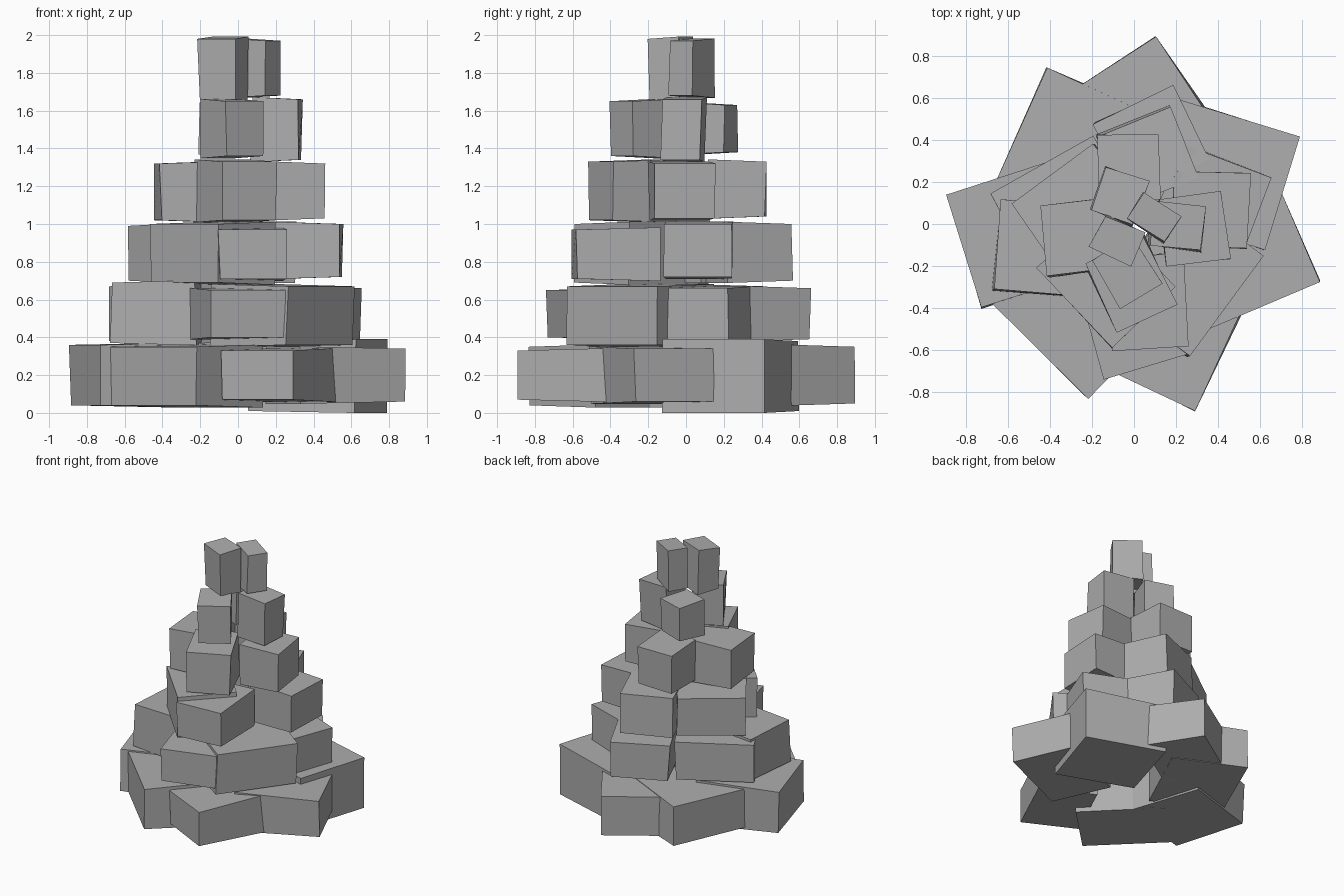
import bpy
import bmesh
import random
from mathutils import Vector

random.seed(4)
old_cube = bpy.data.objects.get("Cube")
if old_cube:
    bpy.data.objects.remove(old_cube, do_unlink=True)

# Stone material
stone = bpy.data.materials.new("grey_stone")
stone.use_nodes = True
stone.diffuse_color = (0.42, 0.42, 0.42, 1)
stone.node_tree.nodes["Principled BSDF"].inputs["Base Color"].default_value = stone.diffuse_color


def wobble():
    return random.uniform(-0.008, 0.008)


def add_block(name, start, end, depth, bottom, top, flare=0.012):
    """Rough block: outer edge runs from start to end, body extends inward."""
    start, end = Vector(start), Vector(end)
    along = (end - start).normalized()
    inward = Vector((-along.y, along.x)) * depth
    footprint = [start, end, end + inward, start + inward]
    mesh = bpy.data.meshes.new(name)
    bm = bmesh.new()
    rings = []
    for height, side in ((bottom, -1), (top, 1)):
        ring = []
        for index, corner in enumerate(footprint):
            lift = side * flare if index > 1 else 0
            ring.append(bm.verts.new((corner.x + wobble(), corner.y + wobble(), height + lift)))
        rings.append(ring)
    lower, upper = rings
    bm.faces.new(lower[::-1])
    bm.faces.new(upper)
    for index in range(len(lower)):
        following = (index + 1) % len(lower)
        bm.faces.new((lower[index], lower[following], upper[following], upper[index]))
    bmesh.ops.recalc_face_normals(bm, faces=bm.faces)
    bm.to_mesh(mesh)
    bm.free()
    mesh.materials.append(stone)
    block = bpy.data.objects.new(name, mesh)
    bpy.context.collection.objects.link(block)
    return block


def add_course(name, blocks):
    """One ring of blocks: (start, end, depth, bottom, top)."""
    for index, block in enumerate(blocks, start=1):
        add_block(f"{name}_block_{index}", *block)


# Widest course on the ground
add_block("base_large_block", (.62, -.12), (.79, .42), .6, 0, .39, flare=-.01)
add_course("base", [
    ((.88, -.27), (.70, .15), .6, .06, .34),
    ((-.09, -.71), (.29, -.89), .52, .07, .33),
    ((-.68, -.37), (-.22, -.83), .5, .04, .35),
    ((-.89, .14), (-.72, -.4), .6, .04, .36),
    ((-.41, .75), (-.67, .18), .55, .05, .35),
    ((.11, .9), (-.35, .6), .45, .05, .35),
])

# Second course
add_course("second", [
    ((-.14, -.74), (.26, -.62), .45, .4, .65),
    ((.26, -.63), (.61, -.15), .5, .36, .67),
    ((.53, -.1), (.65, .22), .45, .38, .66),
    ((.18, .66), (-.19, .48), .4, .39, .66),
    ((-.2, .42), (-.69, .15), .45, .38, .67),
    ((-.63, .12), (-.67, -.31), .45, .37, .69),
])

# Third course
add_course("third", [
    ((-.46, -.21), (-.11, -.59), .42, .69, 1),
    ((-.1, -.6), (.26, -.58), .44, .71, .97),
    ((.54, -.12), (.55, .24), .36, .72, 1),
    ((.17, .56), (-.18, .42), .36, .7, 1),
    ((-.19, .38), (-.58, .1), .38, .7, .99),
])

# Fourth course
add_course("fourth", [
    ((-.45, .08), (-.41, -.25), .34, 1.02, 1.32),
    ((-.08, -.52), (.2, -.39), .37, 1.02, 1.33),
    ((.46, -.16), (.42, .15), .31, 1.03, 1.32),
    ((.12, .42), (-.17, .42), .3, 1.04, 1.33),
])

# Fifth course
add_course("fifth", [
    ((.32, -.13), (.34, .08), .25, 1.34, 1.66),
    ((-.06, -.4), (.13, -.28), .27, 1.36, 1.65),
    ((.07, .2), (-.13, .27), .22, 1.38, 1.63),
])

# Twin upright stones at the peak
add_course("peak", [
    ((-.21, -.11), (-.02, -.2), .17, 1.66, 1.98),
    ((.14, -.09), (.22, .03), .21, 1.68, 1.97),
])
